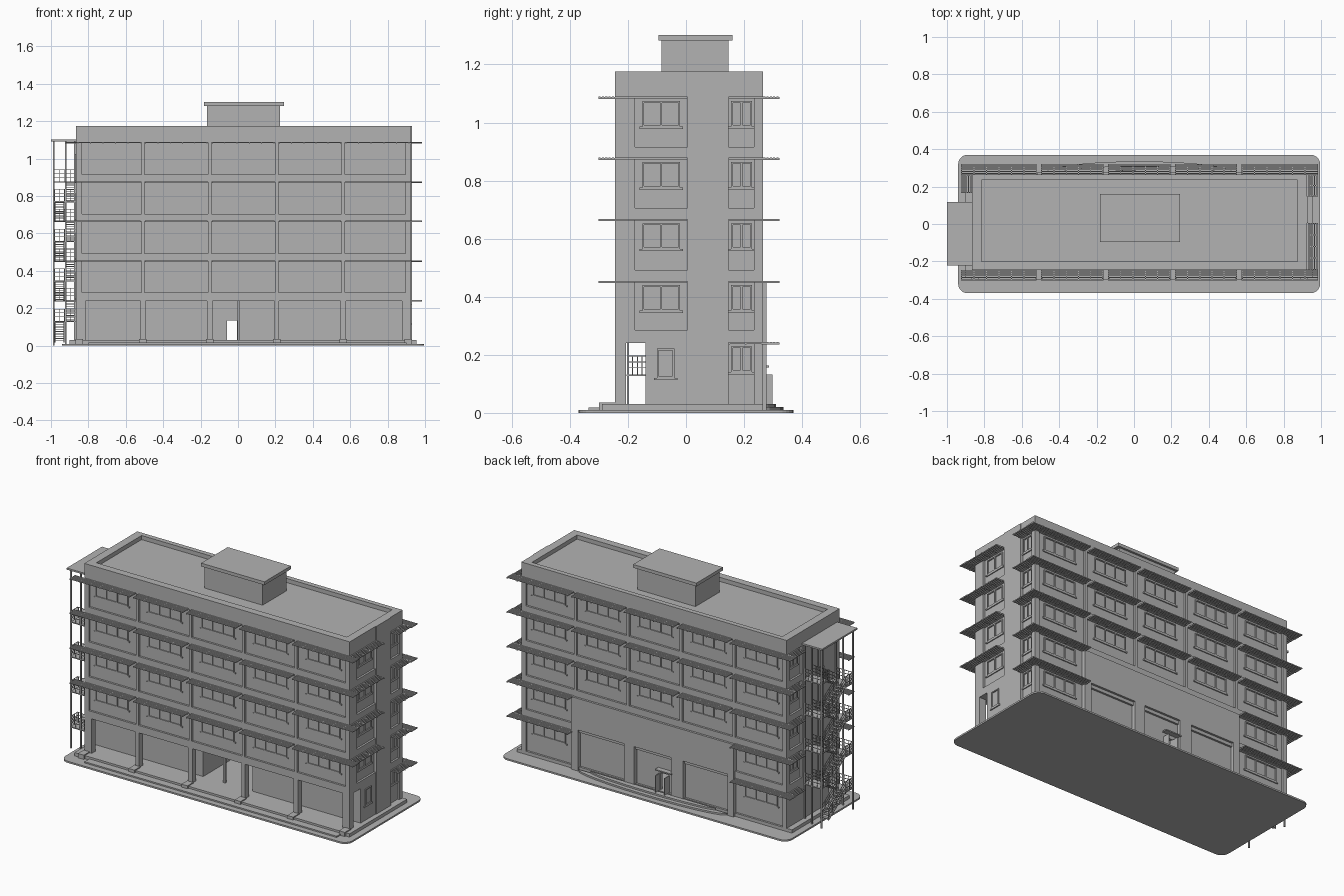
import bpy, bmesh, math
from mathutils import Vector

if "Cube" in bpy.data.objects:
    bpy.data.objects.remove(bpy.data.objects["Cube"])

GREY = (0.45, 0.45, 0.45, 1)
mat = bpy.data.materials.new("plain grey")
mat.use_nodes = True
mat.diffuse_color = GREY
mat.node_tree.nodes["Principled BSDF"].inputs["Base Color"].default_value = GREY

parts = {}


def box(name, x, y, z):
    """Add a box to the named part; x, y, z are (low, high) pairs."""
    bm = parts.setdefault(name, bmesh.new())
    vs = bmesh.ops.create_cube(bm, size=1)["verts"]
    for v in vs:
        v.co = Vector([(a + b) / 2 + c * (b - a) for c, (a, b) in zip(v.co, (x, y, z))])


def slab(name, outline, z0, z1):
    """Add an upright prism over a counter-clockwise outline."""
    bm = parts.setdefault(name, bmesh.new())
    face = bm.faces.new([bm.verts.new((px, py, z0)) for px, py in outline])
    top = bmesh.ops.extrude_face_region(bm, geom=[face])["geom"]
    for v in top:
        if isinstance(v, bmesh.types.BMVert):
            v.co.z = z1


def bar(name, a, b, r):
    """Add a square bar from a to b."""
    a, b = Vector(a), Vector(b)
    bm = parts.setdefault(name, bmesh.new())
    vs = bmesh.ops.create_cube(bm, size=1)["verts"]
    rot = (b - a).to_track_quat("Z", "Y")
    for v in vs:
        v.co = (a + b) / 2 + rot @ Vector((v.co.x * r, v.co.y * r, v.co.z * (b - a).length))


def ring(name, x, y, z, t):
    """Add a rectangular wall ring of thickness t."""
    box(name, x, (y[0], y[0] + t), z)
    box(name, x, (y[1] - t, y[1]), z)
    for a in (x[0], x[1] - t):
        box(name, (a, a + t), (y[0] + t, y[1] - t), z)


X0, X1, Y0, Y1 = -0.865, 0.925, -0.245, 0.265
LEVELS = (0.241, 0.452, 0.665, 0.876, 1.086)
FINS = (-0.508, -0.151, 0.207, 0.562)
D = 0.012
TOP = 1.175

# Ground plate with rounded corners
plate = []
for cx, cy, start in ((0.945, 0.32, 0), (-0.89, 0.32, 90), (-0.89, -0.32, 180), (0.945, -0.32, 270)):
    for i in range(7):
        a = math.radians(start + 15 * i)
        plate.append((cx + 0.05 * math.cos(a), cy + 0.05 * math.sin(a)))
slab("ground_plate", plate, 0, 0.01)

# Front terrace, steps and pier bases
box("terrace", (-0.9, 0.955), (-0.29, Y1), (0.008, 0.03))
box("front_step", (-0.8, 0.9), (-0.335, -0.288), (0.008, 0.018))
for f in FINS + (-0.85, 0.91):
    box("pier_bases", (f - 0.02, f + 0.02), (-0.3, -0.24), (0.01, 0.036))

# Curved steps at the back
for depth, half, h in ((0.06, 0.5, 0.02), (0.035, 0.42, 0.03)):
    arc = [(0.03 + half * math.cos(math.pi * i / 16), 0.275 + depth * math.sin(math.pi * i / 16))
           for i in range(17)]
    slab("back_steps", arc, 0.008, h)

# Ground floor rooms behind the open arcade, with a lobby in the middle
box("ground_rooms", (X0, -0.137), (-0.14, Y1 - D), (0.01, 0.24))
box("ground_rooms", (0.195, X1 - D), (-0.14, Y1 - D), (0.01, 0.24))
for x, z in (((-0.137, -0.06), (0.03, 0.24)), ((-0.005, 0.195), (0.03, 0.24)), ((-0.06, -0.005), (0.135, 0.24))):
    box("lobby_back_wall", x, (0.235, Y1 - D), z)
box("lobby_column", (-0.002, 0.012), (-0.14, -0.126), (0.03, 0.24))

# Arcade piers
for x in ((X0, -0.815), (-0.52, -0.495), (-0.165, -0.137), (0.195, 0.22), (0.547, 0.577), (0.877, X1)):
    box("arcade_piers", x, (Y0, -0.207), (0.01, 0.24))

# Upper walls, set back behind the frame of fins and bands
box("upper_walls", (X0 + D, X1 - D), (Y0 + D, Y1 - D), (0.24, 1.15))
ring("parapet", (X0, X1), (Y0, Y1), (LEVELS[4], TOP), 0.03)
for x in ((X0, -0.815), (0.875, X1)):
    box("parapet", x, (Y0, Y1), (1.14, TOP))
box("parapet", (X0, X1), (Y0, -0.2), (1.14, TOP))
for z in LEVELS[:4]:
    ring("floor_bands", (X0, X1), (Y0, Y1), (z, z + 0.04), 0.02)
ring("floor_bands", (X0, X1), (Y0, Y1), (0.24, 0.285), 0.02)
for f in FINS:
    for y in ((Y0, Y0 + 0.02), (Y1 - 0.02, Y1)):
        box("facade_fins", (f - 0.009, f + 0.009), y, (0.24, LEVELS[4]))

# Corner piers and the plain side strips
for x in ((X0, X0 + 0.03), (X1 - 0.03, X1)):
    box("corner_piers", x, (Y0, Y0 + 0.03), (0.24, LEVELS[4]))
    box("corner_piers", x, (Y1 - 0.03, Y1), (0.01, LEVELS[4]))
box("side_strips", (X1 - 0.02, X1), (Y0, -0.175), (0.24, LEVELS[4]))
box("side_strips", (X1 - 0.02, X1 + 0.004), (0.005, 0.147), (0.01, TOP))
box("side_strips", (X1 - 0.02, X1), (-0.14, 0.005), (0.01, 0.24))
box("side_strips", (X0, X0 + 0.02), (-0.22, 0.12), (0.24, LEVELS[4]))


def window(axis, wall, out, a, b, z0, z1, panes):
    """Frame with mullions on a wall; out is the outward sign."""
    depth = sorted((wall - out * 0.002, wall + out * 0.006))
    t = 0.006
    bars = [((a, b), (z, z + t)) for z in (z0, z1 - t)]
    bars += [((a + (b - a - t) * i / panes, a + (b - a - t) * i / panes + t), (z0, z1)) for i in range(panes + 1)]
    bars.append(((a - 0.01, b + 0.01), (z0 - 0.008, z0)))
    for u, z in bars:
        box("window_frames", *((u, depth, z) if axis == "x" else (depth, u, z)))


def awning(axis, a, b, c0, c1, z):
    """Slatted sunshade running from a to b, between depths c0 and c1."""
    def put(u, w, h):
        box("sunshades", *((u, w, h) if axis == "x" else (w, u, h)))
    n = 5
    pitch = (c1 - c0) / n
    for i in range(n):
        put((a, b), (c0 + pitch * i + 0.001, c0 + pitch * i + 0.008), (z - 0.003, z + 0.003))
    count = max(1, round((b - a) / 0.07))
    for i in range(count + 1):
        u = a + (b - a - 0.005) * i / count
        put((u, u + 0.005), (c0, c1), (z - 0.005, z + 0.002))


# Windows and sunshades on every bay
edges = (X0,) + FINS + (X1,)
for n, z in enumerate(LEVELS):
    for i in range(5):
        a, b = edges[i], edges[i + 1]
        mid = (a + b) / 2
        aw_a = -0.925 if i == 0 else a + 0.012
        aw_b = 0.985 if i == 4 else b - 0.012
        end_bay = i in (0, 4)
        if n > 0:
            window("x", Y0 + D, -1, mid - 0.11, mid + 0.11, z - 0.1, z - 0.012, 3)
            awning("x", aw_a, aw_b, Y0 - 0.057, Y0, z)
        if n > 1 or end_bay:
            window("x", Y1 - D, 1, mid - 0.11, mid + 0.11, z - 0.1, z - 0.012, 3)
            awning("x", aw_a, aw_b, Y1, Y1 + 0.057, z)
    if n > 0:
        window("y", X1 - D, 1, -0.15, -0.02, z - 0.1, z - 0.012, 2)
        awning("y", Y0, 0.005, X1, X1 + 0.06, z)
        window("y", X0, -1, -0.08, -0.03, z - 0.2, z - 0.06, 1)
    else:
        window("y", X1, 1, -0.1, -0.04, z - 0.12, z - 0.02, 1)
    window("y", X1 - D, 1, 0.155, 0.228, z - 0.1, z - 0.012, 2)
    window("y", X0 + D, -1, 0.15, 0.225, z - 0.1, z - 0.012, 2)
    awning("y", 0.147, Y1, X1, X1 + 0.06, z)
    awning("y", 0.165, Y1, X0 - 0.06, X0, z)

# Back portal with three recessed bays, open doors and a canopy
for x in ((-0.515, -0.475), (-0.175, -0.095), (0.155, 0.225), (0.535, 0.58)):
    box("back_portal", x, (0.24, 0.278), (0.01, 0.26))
box("back_portal", (-0.515, 0.58), (0.24, 0.278), (0.26, 0.452))
for x in (-0.065, -0.003):
    box("back_doors", (x, x + 0.005), (0.25, 0.298), (0.03, 0.132))
box("door_canopy", (-0.1, 0.01), (0.25, 0.285), (0.157, 0.164))

# Rooftop housing with overhanging cap
box("roof_housing", (-0.167, 0.225), (-0.084, 0.147), (1.14, 1.282))
box("roof_housing_cap", (-0.182, 0.245), (-0.095, 0.16), (1.282, 1.302))

# Outside stair: roof, posts, landings, flights and rails
box("stair_roof", (-1, X0 + 0.01), (-0.222, 0.118), (1.092, 1.102))
for x in (-0.985, -0.92, -0.872):
    for y in (-0.2, 0.1):
        bar("stair_posts", (x, y, 0), (x, y, 1.095), 0.008)


def rail(a, b):
    """Handrail with a middle rail and balusters between two floor points."""
    a, b = Vector(a), Vector(b)
    for h in (0.025, 0.045, 0.065):
        bar("stair_rails", a + Vector((0, 0, h)), b + Vector((0, 0, h)), 0.003)
    for i in range(5):
        p = a.lerp(b, i / 4)
        bar("stair_rails", p, p + Vector((0, 0, 0.065)), 0.003)


def flight(x, start, end):
    """Treads, stringers and rails from one (y, z) point to another."""
    (ya, za), (yb, zb) = start, end
    for i in range(9):
        t = (i + 0.5) / 9
        y, z = ya + (yb - ya) * t, za + (zb - za) * t
        box("stair_treads", x, (y - 0.009, y + 0.009), (z - 0.002, z + 0.002))
    for e in x:
        bar("stair_stringers", (e, ya, za), (e, yb, zb), 0.006)
        rail((e, ya, za), (e, yb, zb))


low = 0.02
for z in LEVELS[:4]:
    half = (low + z) / 2
    box("stair_landings", (-0.985, X0), (-0.205, -0.135), (half - 0.004, half + 0.002))
    box("stair_landings", (-0.985, X0), (0.03, 0.105), (z - 0.004, z + 0.002))
    flight((-0.98, -0.93), (0.03, low), (-0.135, half))
    flight((-0.92, -0.872), (-0.135, half), (0.03, z))
    rail((-0.985, -0.2, half), (-0.985, -0.135, half))
    rail((-0.985, -0.2, half), (X0, -0.2, half))
    rail((-0.985, 0.03, z), (-0.985, 0.1, z))
    rail((-0.985, 0.1, z), (X0, 0.1, z))
    low = z

# Turn the collected parts into objects
for name, bm in parts.items():
    bmesh.ops.recalc_face_normals(bm, faces=bm.faces)
    mesh = bpy.data.meshes.new(name)
    bm.to_mesh(mesh)
    bm.free()
    mesh.materials.append(mat)
    bpy.context.collection.objects.link(bpy.data.objects.new(name, mesh))
